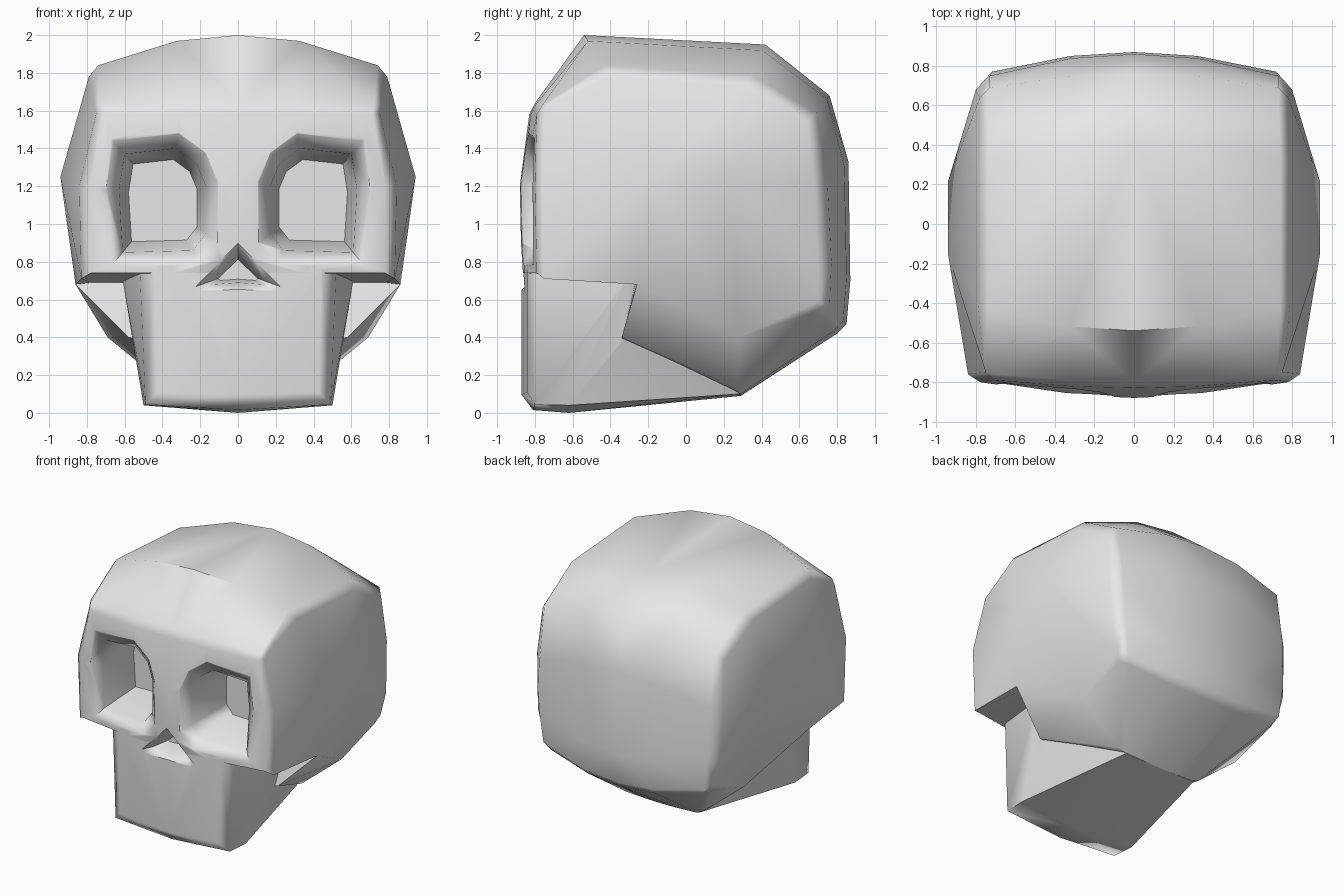
import bpy, bmesh
from math import radians

cube = bpy.data.objects.get("Cube")
if cube:
    bpy.data.objects.remove(cube, do_unlink=True)

bone = bpy.data.materials.new("bone grey")
bone.use_nodes = True
bone.diffuse_color = (0.8, 0.8, 0.8, 1)
bone.node_tree.nodes["Principled BSDF"].inputs["Base Color"].default_value = (0.8, 0.8, 0.8, 1)


def finish(name, bm):
    bmesh.ops.triangulate(bm, faces=bm.faces[:])
    bmesh.ops.recalc_face_normals(bm, faces=bm.faces[:])
    mesh = bpy.data.meshes.new(name)
    bm.to_mesh(mesh)
    bm.free()
    mesh.materials.append(bone)
    ob = bpy.data.objects.new(name, mesh)
    bpy.context.collection.objects.link(ob)
    return ob


def bridge(bm, a, b):
    n = len(a)
    for i in range(n):
        j = (i + 1) % n
        bm.faces.new((a[i], a[j], b[j], b[i]))


# Cranium: centre line (y, z), band edge (x, y, z) and side panel edge (x, y, z)
STATIONS = [
    ((-.87, .74), (.78, -.79, .74), (.83, -.75, .71)),   # cheek front
    ((-.88, 1.2), (.78, -.80, 1.2), (.84, -.76, 1.2)),   # temple front
    ((-.83, 1.58), (.71, -.79, 1.58), (.75, -.75, 1.59)),  # brow, lower edge
    ((-.80, 1.64), (.72, -.76, 1.63), (.76, -.72, 1.63)),  # brow, upper edge
    ((-.54, 2.0), (.74, -.43, 1.84), (.79, -.40, 1.78)),   # crown front
    ((.42, 1.95), (.74, .34, 1.79), (.79, .30, 1.73)),     # crown back
    ((.76, 1.68), (.73, .69, 1.59), (.78, .64, 1.54)),
    ((.86, 1.33), (.73, .75, 1.2), (.80, .68, 1.2)),
    ((.87, .70), (.72, .77, .80), (.78, .70, .78)),
    ((.85, .47), (.69, .76, .56), (.73, .70, .59)),        # nape
    ((.80, .42), (.66, .72, .50), (.70, .67, .53)),
    ((.29, .09), (.30, .29, .10), (.36, .27, .13)),        # skull base
    ((-.34, .40), (.52, -.34, .39), (.58, -.34, .40)),     # behind jaw
    ((-.28, .69), (.78, -.26, .69), (.86, -.26, .68)),     # cheek underside
]


def band_point(c, e, t):
    k = t * t
    return (e[0] * t, c[0] + (e[1] - c[0]) * k, c[1] + (e[2] - c[1]) * k)


def build_cranium():
    bm = bmesh.new()
    columns = []
    for t in (-2, -1, -.44, 0, .44, 1, 2):
        s = -1 if t < 0 else 1
        col = []
        for c, e, p in STATIONS:
            co = (s * p[0], p[1], p[2]) if abs(t) == 2 else band_point(c, e, t)
            col.append(bm.verts.new(co))
        columns.append(col)
    for a, b in zip(columns, columns[1:]):
        bridge(bm, a, b)
    # Bulging side panels, fanned from a short ridge and a low corner
    for s, p in ((-1, columns[0]), (1, columns[-1])):
        front = bm.verts.new((s * .94, -.16, 1.25))
        back = bm.verts.new((s * .94, .22, 1.25))
        low = bm.verts.new((s * .69, .28, .40))
        for i in range(-1, 4):
            bm.faces.new((front, p[i], p[i + 1]))
        bm.faces.new((front, p[4], p[5], back))
        for i in range(5, 9):
            bm.faces.new((back, p[i], p[i + 1]))
        rim = [back] + p[9:] + [front, back]
        for a, b in zip(rim, rim[1:]):
            bm.faces.new((low, a, b))
    return finish("skull", bm)


# Jaw: bevelled front plate widening back into the cheeks
def build_jaw():
    bm = bmesh.new()
    half = [(.44, -.842, .76), (.425, -.842, .11),
            (.52, -.79, .76), (.49, -.80, .045), (.50, -.62, .04),
            (.61, -.32, .70), (.55, -.33, .385),
            (.31, .28, .10), (.28, .20, .60)]
    for s in (-1, 1):
        for x, y, z in half:
            bm.verts.new((s * x, y, z))
    for y, z in ((-.87, .76), (-.87, .095), (-.81, .015), (-.62, 0), (.29, .09)):
        bm.verts.new((0, y, z))
    bmesh.ops.convex_hull(bm, input=bm.verts[:])
    loose = [v for v in bm.verts if not v.link_faces]
    bmesh.ops.delete(bm, geom=loose, context='VERTS')
    return finish("jaw", bm)


def face_y(x, z):
    return -.87 + .12 * x * x + .1 * max(0, z - 1.2)


# Hollow with a chamfered rim that follows the curve of the face
def build_hollow(name, outline, centre, rim, depth, floor_y, floor_scale, side=1):
    bm = bmesh.new()
    rings = []
    for scale, dy in ((1 + 2 * rim, -depth), (1 + rim, 0), (1, depth), (floor_scale, None)):
        ring = []
        for x, z in outline:
            px = centre[0] + (x - centre[0]) * scale
            pz = centre[1] + (z - centre[1]) * scale
            y = floor_y if dy is None else face_y(px, pz) + dy
            ring.append(bm.verts.new((side * px, y, pz)))
        rings.append(ring)
    for a, b in zip(rings, rings[1:]):
        bridge(bm, a, b)
    bm.faces.new(rings[0])
    bm.faces.new(rings[-1])
    return finish(name, bm)


def combine(target, tool, operation):
    mod = target.modifiers.new(tool.name, 'BOOLEAN')
    mod.operation = operation
    mod.solver = 'EXACT'
    mod.object = tool
    bpy.context.view_layer.objects.active = target
    bpy.ops.object.modifier_apply(modifier=mod.name)
    bpy.data.objects.remove(tool, do_unlink=True)


skull = build_cranium()
combine(skull, build_jaw(), 'UNION')

# Eye sockets
EYE = [(.33, 1.40), (.60, 1.37), (.63, 1.18), (.61, .85),
       (.24, .86), (.17, .95), (.17, 1.2), (.22, 1.32)]
for side in (-1, 1):
    socket = build_hollow("eye_socket", EYE, (.39, 1.12), .28, .06, -.45, .79, side)
    combine(skull, socket, 'DIFFERENCE')

# Nose opening
NOSE = [(0, .84), (.15, .695), (.135, .68), (0, .69), (-.135, .68), (-.15, .695)]
combine(skull, build_hollow("nose_opening", NOSE, (0, .75), .6, .05, -.70, .7), 'DIFFERENCE')

# Smooth shading with crisp bevels
bpy.ops.object.select_all(action='DESELECT')
skull.select_set(True)
bpy.context.view_layer.objects.active = skull
bpy.ops.object.shade_smooth_by_angle(angle=radians(52))
weighted = skull.modifiers.new("weighted_normals", 'WEIGHTED_NORMAL')
weighted.keep_sharp = True
